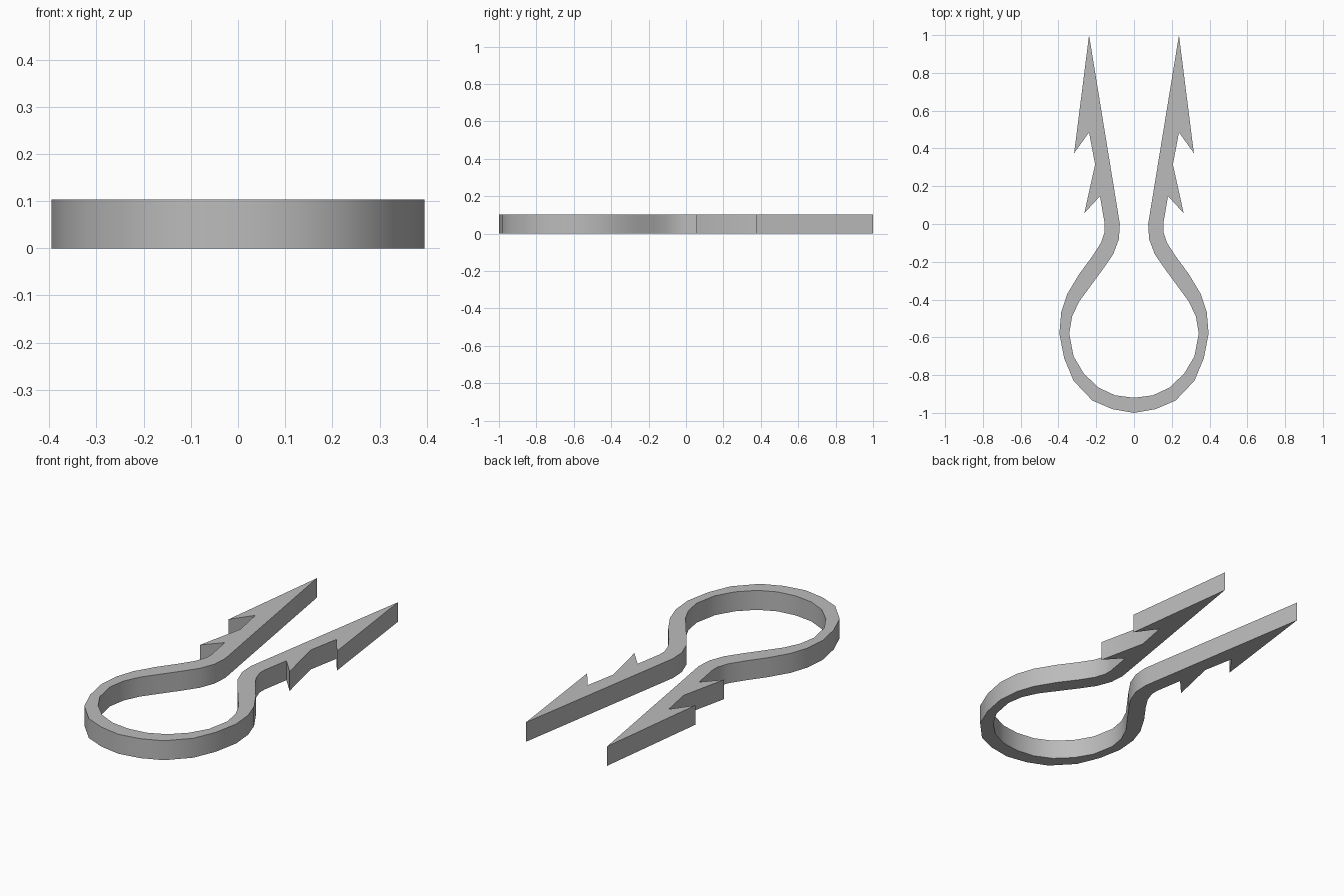
import bpy
import bmesh

cube = bpy.data.objects.get("Cube")
if cube:
    bpy.data.objects.remove(cube, do_unlink=True)

HEIGHT = 0.103

# Outer edge of the left half: loop, neck, then the two barbs up to the point
outer = [(0, -1), (0.115, -0.98), (0.22, -0.935), (0.32, -0.83), (0.37, -0.71),
         (0.395, -0.58), (0.385, -0.465), (0.353, -0.37), (0.29, -0.265),
         (0.22, -0.17), (0.175, -0.1), (0.155, -0.04), (0.155, 0.0),
         (0.18, 0.148), (0.263, 0.057), (0.206, 0.315),
         (0.238, 0.485), (0.317, 0.375), (0.238, 1.0)]
# Inner edge: straight arm, neck, then back round the loop
inner = [(0.075, 0.0), (0.08, -0.08), (0.11, -0.16), (0.165, -0.24),
         (0.235, -0.335), (0.29, -0.41), (0.328, -0.49), (0.343, -0.58),
         (0.32, -0.7), (0.267, -0.79), (0.19, -0.865), (0.1, -0.907), (0, -0.92)]
outline = outer + inner

grey = bpy.data.materials.new("plain grey")
grey.use_nodes = True
colour = (0.5, 0.5, 0.5, 1)
grey.diffuse_color = colour
grey.node_tree.nodes["Principled BSDF"].inputs["Base Color"].default_value = colour

# Half clip: flat caps and side walls, left open on the mirror plane
bm = bmesh.new()
low = [bm.verts.new((x, y, 0)) for x, y in outline]
high = [bm.verts.new((x, y, HEIGHT)) for x, y in outline]
bm.faces.new(high)
bm.faces.new(low[::-1])
for i in range(len(outline) - 1):
    bm.faces.new((low[i], low[i + 1], high[i + 1], high[i]))
mesh = bpy.data.meshes.new("barbed_clip")
bm.to_mesh(mesh)
bm.free()
mesh.materials.append(grey)

clip = bpy.data.objects.new("barbed_clip", mesh)
bpy.context.collection.objects.link(clip)
bpy.ops.object.select_all(action='DESELECT')
clip.select_set(True)
bpy.context.view_layer.objects.active = clip
bpy.ops.object.shade_smooth_by_angle(angle=0.6)

# Mirror to the right half
mirror = clip.modifiers.new("mirror", 'MIRROR')
mirror.use_clip = True
mirror.merge_threshold = 0.001
